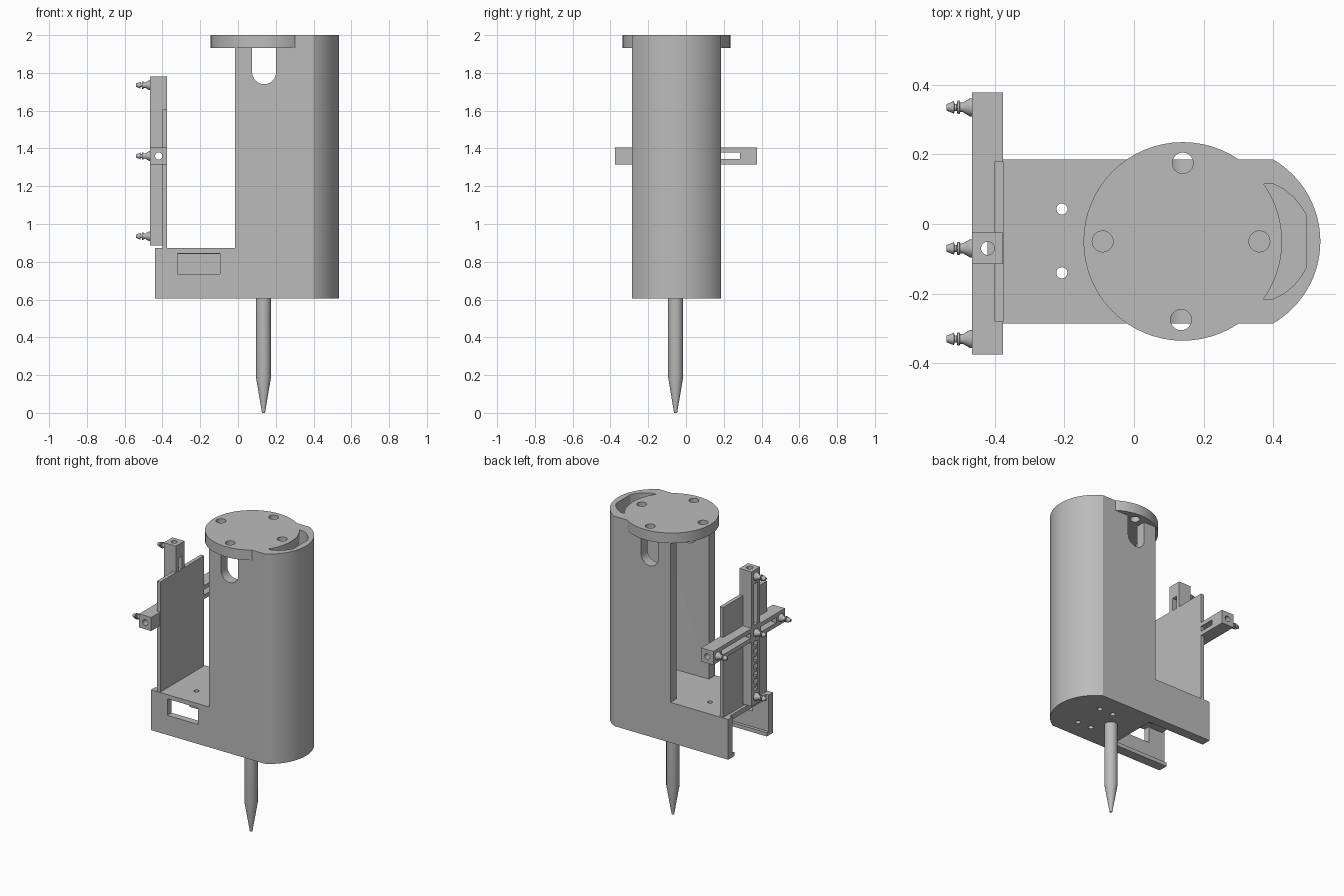
import bpy, bmesh, math
from mathutils import Vector

if "Cube" in bpy.data.objects:
    bpy.data.objects.remove(bpy.data.objects["Cube"], do_unlink=True)

grey = bpy.data.materials.new("plain grey")
grey.use_nodes = True
grey.diffuse_color = (0.5, 0.5, 0.5, 1)
grey.node_tree.nodes["Principled BSDF"].inputs["Base Color"].default_value = (0.5, 0.5, 0.5, 1)

MID_Y = -0.05


def finish(name, bm):
    bmesh.ops.recalc_face_normals(bm, faces=bm.faces)
    mesh = bpy.data.meshes.new(name)
    bm.to_mesh(mesh)
    bm.free()
    mesh.materials.append(grey)
    obj = bpy.data.objects.new(name, mesh)
    bpy.context.collection.objects.link(obj)
    return obj


def prism(name, points, axis, low, high):
    """Extrude a flat outline along x, y or z."""
    place = {"x": lambda a, b: (low, a, b), "y": lambda a, b: (a, low, b), "z": lambda a, b: (a, b, low)}[axis]
    bm = bmesh.new()
    face = bm.faces.new([bm.verts.new(place(a, b)) for a, b in points])
    moved = bmesh.ops.extrude_face_region(bm, geom=[face])["geom"]
    shift = Vector([(high - low) * (axis == k) for k in "xyz"])
    bmesh.ops.translate(bm, vec=shift, verts=[v for v in moved if isinstance(v, bmesh.types.BMVert)])
    return finish(name, bm)


def box(name, x, y, z):
    return prism(name, [(x[0], y[0]), (x[1], y[0]), (x[1], y[1]), (x[0], y[1])], "z", *z)


def arc(cx, cy, r, start, end, n):
    angles = [math.radians(start + (end - start) * i / n) for i in range(n + 1)]
    return [(cx + r * math.cos(t), cy + r * math.sin(t)) for t in angles]


def rod(name, a, b, r, axis, low, high, n=32):
    return prism(name, arc(a, b, r, 0, 360, n)[:-1], axis, low, high)


def lathe(name, profile, centre, axis, n=32):
    """Spin (distance, radius) pairs about x or z."""
    bm = bmesh.new()
    rings = []
    for d, r in profile:
        ring = []
        for u, v in arc(0, 0, r, 0, 360, n)[:-1]:
            offset = (d, u, v) if axis == "x" else (u, v, d)
            ring.append(bm.verts.new(Vector(centre) + Vector(offset)))
        rings.append(ring)
    for p, q in zip(rings, rings[1:]):
        for i in range(n):
            bm.faces.new((p[i], p[(i + 1) % n], q[(i + 1) % n], q[i]))
    bm.faces.new(rings[0])
    bm.faces.new(rings[-1])
    return finish(name, bm)


def combine(target, tools, operation="DIFFERENCE"):
    for tool in tools:
        mod = target.modifiers.new("shape", "BOOLEAN")
        mod.operation, mod.solver, mod.object = operation, "EXACT", tool
        bpy.context.view_layer.objects.active = target
        bpy.ops.object.modifier_apply(modifier=mod.name)
        bpy.data.objects.remove(tool, do_unlink=True)


def smooth(obj):
    bpy.ops.object.select_all(action="DESELECT")
    obj.select_set(True)
    bpy.context.view_layer.objects.active = obj
    bpy.ops.object.shade_smooth_by_angle(angle=math.radians(30))


# Housing: tall shell with a rounded end and a low hollow foot
R = 0.272
half = math.degrees(math.asin(0.235 / R))
outline = [(-0.44, -0.285)] + arc(0.263, MID_Y, R, -half, half, 32) + [(-0.44, 0.185)]
housing = prism("housing", outline, "z", 0.605, 2.0)

upper = [(0.40, 0.165), (0.43, 0.15), (0.46, 0.125), (0.48, 0.1), (0.495, 0.075)]
cavity = [(-0.1, -0.17)] + [(x, -d) for x, d in upper] + [(x, d) for x, d in reversed(upper)] + [(-0.1, 0.17)]
cavity = [(x, y + MID_Y) for x, y in cavity]

combine(housing, [
    box("cut_above_foot", (-0.6, -0.015), (-0.5, 0.5), (0.873, 2.2)),
    prism("cut_cavity", cavity, "z", 0.873, 2.2),
    box("cut_foot", (-0.6, -0.02), (-0.24, 0.14), (0.63, 0.84)),
    box("cut_foot_mouth", (-0.6, -0.02), (-0.22, 0.12), (0.5, 0.7)),
    box("cut_deck_end", (-0.6, -0.42), (-0.24, 0.14), (0.7, 1.0)),
    box("cut_window", (-0.32, -0.095), (-0.4, -0.2), (0.735, 0.845)),
])

# Round lid joined to the shell, with four screw holes
lid = rod("lid", 0.14, MID_Y, 0.285, "z", 1.932, 2.0, 64)
combine(housing, [lid], "UNION")
combine(housing, [rod("cut_lid_hole", x, y, 0.03, "z", 1.932, 2.1)
                  for x, y in ((0.14, 0.175), (0.135, -0.275), (-0.09, MID_Y), (0.36, MID_Y))])

# Rounded slot through both walls below the lid, deck and underside holes
slot = arc(0.138, 1.803, 0.063, 180, 360, 20) + [(0.201, 1.932), (0.075, 1.932)]
combine(housing, [prism("cut_slot", slot, "y", -0.5, 0.5)])
combine(housing, [rod("cut_deck_hole", -0.207, y, 0.016, "z", 0.8, 0.9) for y in (0.043, -0.14)])
combine(housing, [rod("cut_under_hole", x, y, 0.016, "z", 0.5, 0.72)
                  for x in (0.21, 0.31) for y in (0.05, -0.155)])
smooth(housing)

# Ground spike
spike = lathe("spike", [(0, 0.008), (0.19, 0.04), (0.63, 0.04)], (0.135, -0.055, 0), "z")
smooth(spike)

# Upright panel behind the crossed bars
box("panel", (-0.4, -0.375), (-0.28, 0.18), (0.86, 1.605))

# Crossed bars with long slots and through bores
BAR_X, BAR_Y, BAR_Z = -0.42, -0.07, 1.36
bars = box("crossed_bars", (-0.465, -0.376), (-0.115, -0.025), (0.885, 1.78))
combine(bars, [box("crossbar", (-0.465, -0.376), (-0.375, 0.377), (1.315, 1.405))], "UNION")
cutters = [box("cut_bar_slot", (-0.5, -0.3), y, (1.343, 1.378)) for y in ((-0.285, -0.125), (-0.015, 0.285))]
cutters += [box("cut_post_slot", (-0.5, -0.3), (-0.088, -0.052), z) for z in ((0.98, 1.305), (1.415, 1.69))]
cutters += [rod("cut_bar_bore", BAR_X, BAR_Z, 0.019, "y", -0.5, 0.5),
            rod("cut_post_bore", BAR_X, BAR_Y, 0.019, "z", 0.8, 1.9)]
combine(bars, cutters)
smooth(bars)

# Rungs across the lower slot
for i in range(6):
    z = 1.0 + i * 0.05
    box("slot_rung", (-0.462, -0.445), (-0.09, -0.05), (z, z + 0.02))

# Barbed nozzles on the outer face of the bars
barb = [(0.01, 0.026), (-0.006, 0.026), (-0.026, 0.014), (-0.034, 0.014), (-0.036, 0.019),
        (-0.042, 0.019), (-0.044, 0.01), (-0.05, 0.01), (-0.052, 0.018), (-0.074, 0.009)]
for y, z in ((BAR_Y, 1.735), (BAR_Y, BAR_Z), (BAR_Y, 0.935), (-0.33, BAR_Z), (0.335, BAR_Z)):
    smooth(lathe("nozzle", barb, (-0.465, y, z), "x", 20))
